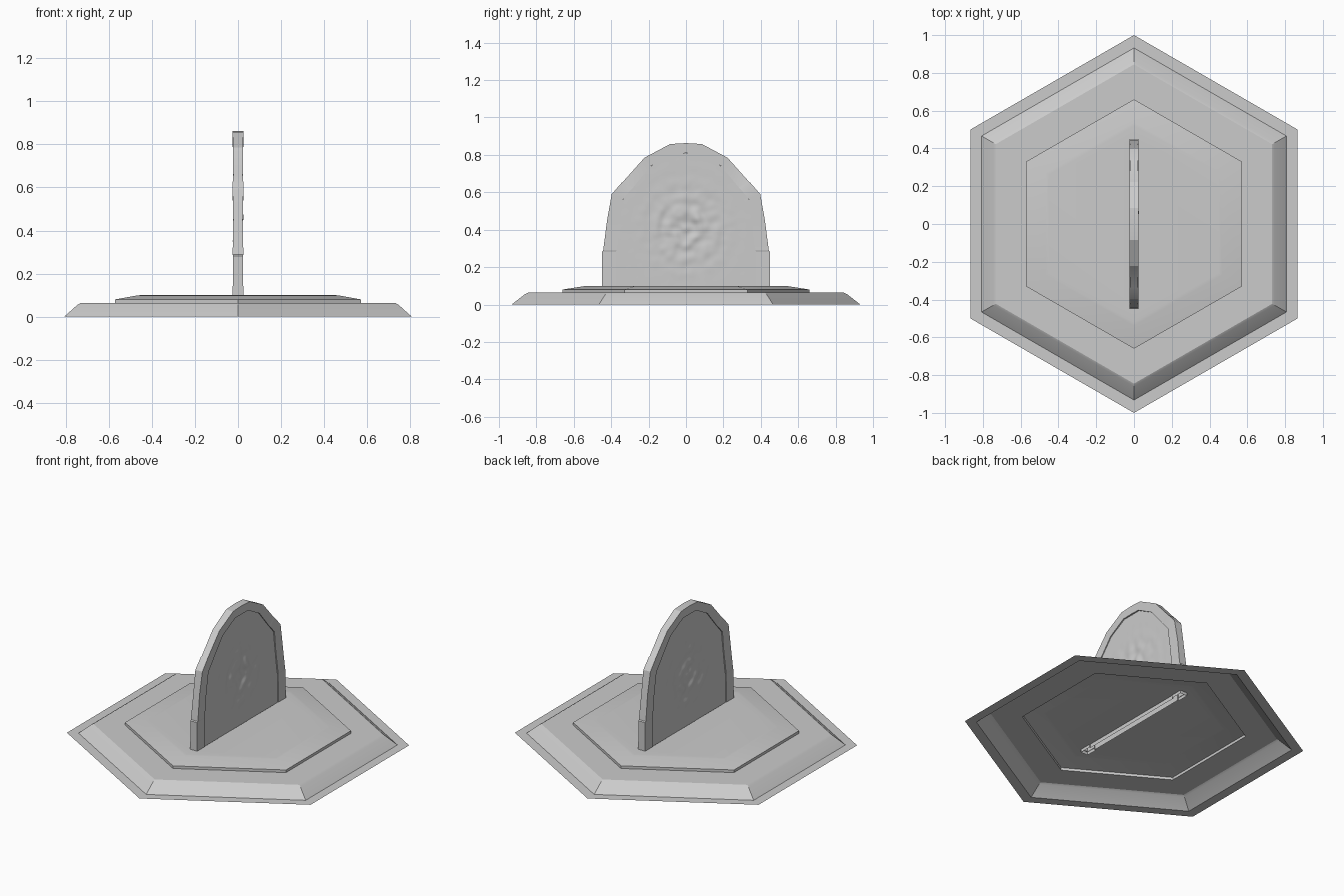
import bpy, bmesh, math
from mathutils import Vector, noise

if "Cube" in bpy.data.objects:
    bpy.data.objects.remove(bpy.data.objects["Cube"])


def make(name, rows, closed=False, angle=20):
    """Skin a list of equal-length point rows into one surface."""
    bm = bmesh.new()
    vs = [[bm.verts.new(p) for p in row] for row in rows]
    n = len(rows[0])
    for a, b in zip(vs, vs[1:]):
        for i in range(n if closed else n - 1):
            j = (i + 1) % n
            bm.faces.new((a[i], a[j], b[j], b[i]))
    me = bpy.data.meshes.new(name)
    bm.to_mesh(me)
    bm.free()
    ob = bpy.data.objects.new(name, me)
    bpy.context.collection.objects.link(ob)
    bpy.ops.object.select_all(action='DESELECT')
    ob.select_set(True)
    bpy.context.view_layer.objects.active = ob
    bpy.ops.object.shade_smooth_by_angle(angle=math.radians(angle))
    return ob


# Hexagonal stepped base: open underneath, with a slot below the gate
def hexagon(r, z):
    return [(r * math.cos(math.radians(30 + 60 * i)),
             r * math.sin(math.radians(30 + 60 * i)), z) for i in range(6)]


levels = [(1.0, 0), (0.932, 0), (0.86, 0.056), (0.845, 0.063), (0.66, 0.063),
          (0.66, 0.08), (0.54, 0.099), (0.52, 0.1)]
rings = [hexagon(r, z) for r, z in levels]
slot = [(0.022, 0.445), (0, 0.445), (-0.022, 0.445),
        (-0.022, -0.445), (0, -0.445), (0.022, -0.445)]
rings.append([(x, y, 0.1) for x, y in slot])
make("hexagon_base", rings, closed=True)

# Stone arch frame: half stations (outer y, z, inner y, z, half thickness)
PANEL = 0.017
half = [(0.45, 0.08, 0.375, 0.08, 0.025), (0.45, 0.283, 0.375, 0.283, 0.023),
        (0.443, 0.288, 0.372, 0.288, 0.025), (0.422, 0.45, 0.353, 0.43, 0.022),
        (0.397, 0.59, 0.335, 0.567, 0.025), (0.345, 0.65, 0.286, 0.623, 0.024),
        (0.338, 0.655, 0.28, 0.629, 0.022), (0.222, 0.785, 0.185, 0.743, 0.023),
        (0.085, 0.858, 0.067, 0.807, 0.025)]
arch = [(s * oy, oz, s * iy, iz, t) for s, part in ((-1, half), (1, half[::-1]))
        for oy, oz, iy, iz, t in part]
# Keystone in the middle of the arch
arch.insert(len(half), (0, 0.863, 0, 0.809, 0.025))
make("stone_arch", [[(-PANEL + 0.002, iy, iz), (-t, iy, iz), (-t, oy, oz),
                     (t, oy, oz), (t, iy, iz), (PANEL - 0.002, iy, iz)]
                    for oy, oz, iy, iz, t in arch])


# Rippled portal surfaces filling the arch on both sides
def inner_width(z):
    for (_, _, y0, z0, _), (_, _, y1, z1, _) in zip(half, half[1:]):
        if z <= z1:
            return y0 + (y1 - y0) * (z - z0) / (z1 - z0)
    return half[-1][2]


def ripple(y, z, side):
    r = math.hypot(y, z - 0.41)
    bump = noise.noise(Vector((y * 24, z * 24, side * 5.3)))
    wave = 0.35 * math.cos(r * 75)
    return 0.010 * math.exp(-(r / 0.17) ** 2) * (bump + wave)


N = 64
for side, name in ((1, "portal_right"), (-1, "portal_left")):
    rows = []
    for i in range(N + 1):
        z = 0.08 + 0.727 * i / N
        w = inner_width(z)
        ys = [side * w * (2 * j / N - 1) for j in range(N + 1)]
        rows.append([(side * (PANEL + ripple(y, z, side)), y, z) for y in ys])
    make(name, rows, angle=60)
